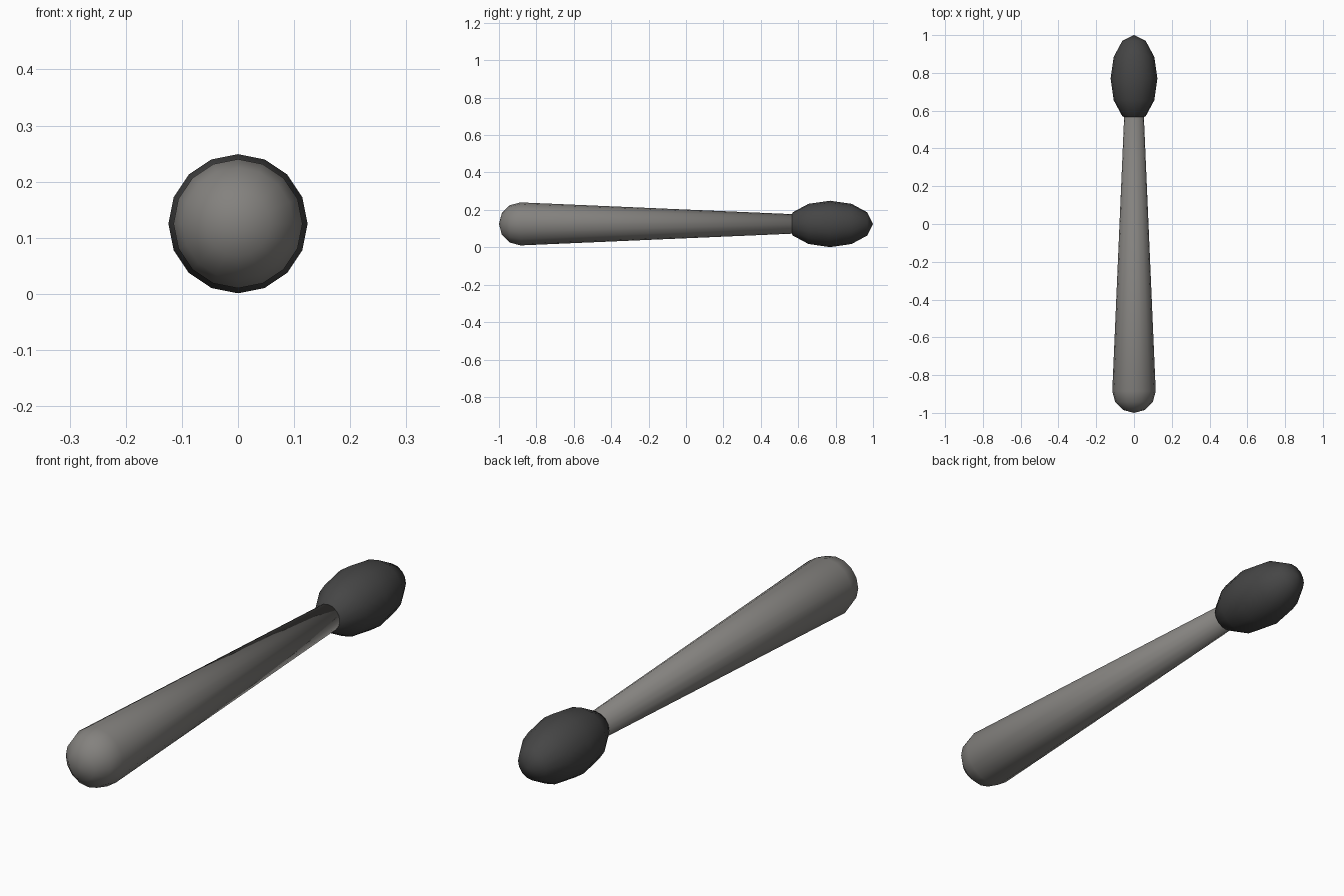
import bpy, bmesh, math

if "Cube" in bpy.data.objects:
    bpy.data.objects.remove(bpy.data.objects["Cube"])

SIDES = 16
AXIS_Z = 0.125


def material(name, rgb):
    m = bpy.data.materials.new(name)
    m.diffuse_color = (*rgb, 1.0)
    m.use_nodes = True
    m.node_tree.nodes["Principled BSDF"].inputs["Base Color"].default_value = m.diffuse_color
    return m


def lathe_y(name, profile, mat):
    """Revolve (y, radius) points around the long axis; radius 0 makes a pole."""
    bm = bmesh.new()
    rings = []
    for y, r in profile:
        if r < 1e-5:
            rings.append([bm.verts.new((0, y, AXIS_Z))])
        else:
            rings.append([bm.verts.new((r * math.cos(2 * math.pi * i / SIDES), y,
                                        AXIS_Z + r * math.sin(2 * math.pi * i / SIDES)))
                          for i in range(SIDES)])
    for a, b in zip(rings, rings[1:]):
        for i in range(SIDES):
            j = (i + 1) % SIDES
            quad = [a[i % len(a)], a[j % len(a)], b[j % len(b)], b[i % len(b)]]
            bm.faces.new(list(dict.fromkeys(quad)))
    bmesh.ops.recalc_face_normals(bm, faces=bm.faces)
    me = bpy.data.meshes.new(name)
    bm.to_mesh(me)
    bm.free()
    me.materials.append(mat)
    ob = bpy.data.objects.new(name, me)
    bpy.context.collection.objects.link(ob)
    for p in me.polygons:
        p.use_smooth = True
    return ob


def arc(center, radius_y, radius, steps, total):
    """Elliptical profile starting at the -y pole, sweeping part of a half turn."""
    return [(center - radius_y * math.cos(total * k / steps),
             radius * math.sin(total * k / steps)) for k in range(steps + 1)]


grey = material("warm grey", (0.23, 0.222, 0.21))
dark = material("dark grey", (0.06, 0.06, 0.06))

# Tapered handle with a rounded butt; the thin end sits inside the head
lathe_y("handle", arc(-0.885, 0.115, 0.115, 3, math.pi / 2) + [(0.62, 0.05), (0.62, 0)], grey)

# Egg-shaped striking head
lathe_y("mallet_head", arc(0.77, 0.23, 0.124, 6, math.pi), dark)
